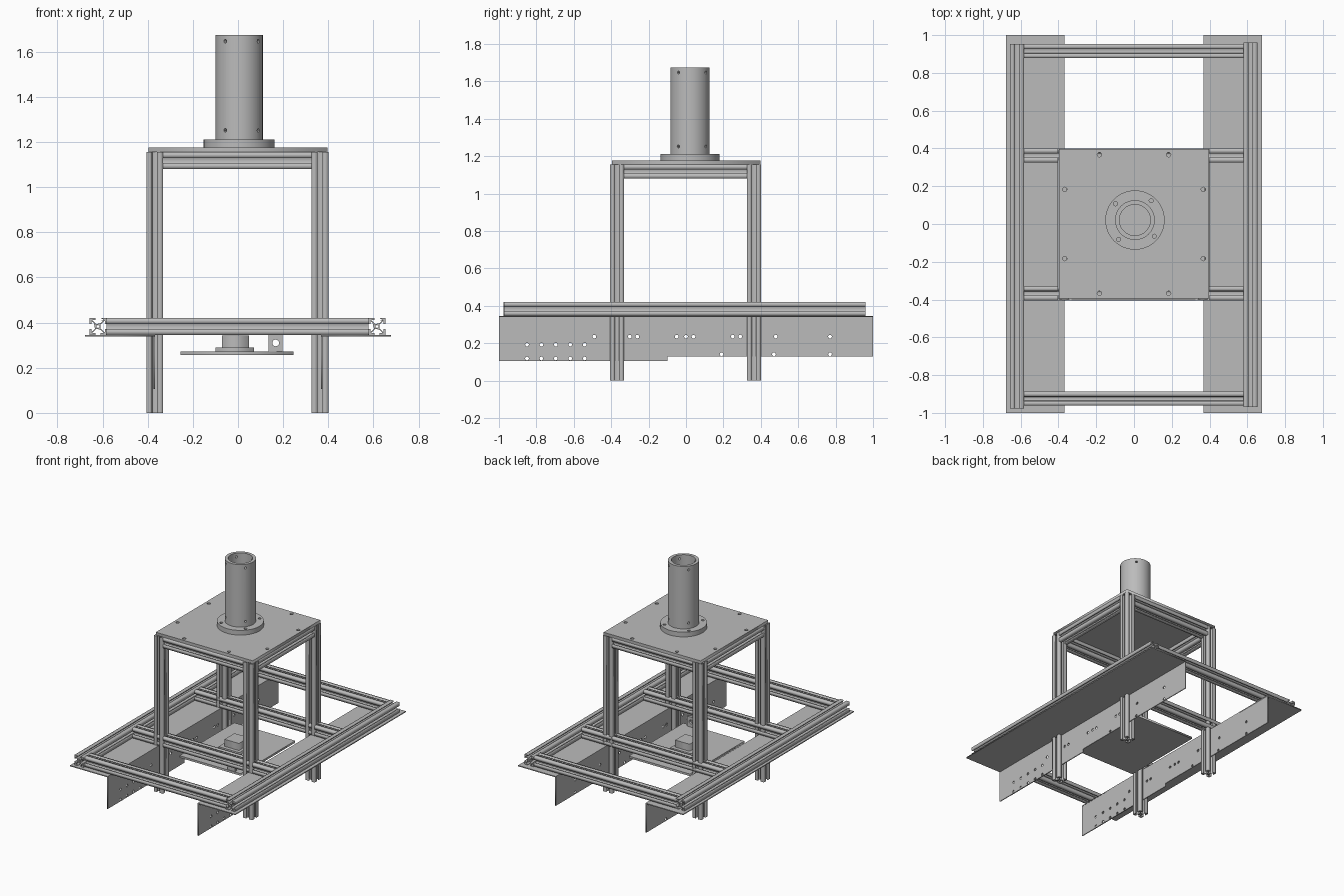
import bpy, bmesh
from math import sin, cos, pi, radians
from mathutils import Matrix, Vector

cube = bpy.data.objects.get("Cube")
if cube:
    bpy.data.objects.remove(cube, do_unlink=True)

grey = bpy.data.materials.new("aluminium_grey")
grey.use_nodes = True
GREY = (0.5, 0.5, 0.5, 1)
grey.diffuse_color = GREY
grey.node_tree.nodes["Principled BSDF"].inputs["Base Color"].default_value = GREY

# Local z is turned onto the chosen axis; local x, y follow in cyclic order
TURN = {"x": Matrix(((0, 0, 1), (1, 0, 0), (0, 1, 0))),
        "y": Matrix(((0, 1, 0), (0, 0, 1), (1, 0, 0))),
        "z": Matrix.Identity(3)}


def circle(cx, cy, r, n=12):
    return [(cx + r * cos(2 * pi * i / n), cy + r * sin(2 * pi * i / n)) for i in range(n)]


def rect(x0, y0, x1, y1):
    return [(x0, y0), (x1, y0), (x1, y1), (x0, y1)]


def add_object(name, mesh):
    obj = bpy.data.objects.new(name, mesh)
    bpy.context.scene.collection.objects.link(obj)
    return obj


def extrude(name, loops, axis, start, end, offset=(0, 0, 0)):
    """Extrude an outline with holes along an axis from start to end."""
    curve = bpy.data.curves.new(name, "CURVE")
    curve.dimensions = "2D"
    curve.fill_mode = "BOTH"
    curve.extrude = (end - start) / 2
    for loop in loops:
        spline = curve.splines.new("POLY")
        spline.points.add(len(loop) - 1)
        for point, (x, y) in zip(spline.points, loop):
            point.co = (x, y, 0, 1)
        spline.use_cyclic_u = True
    temp = add_object("temp", curve)
    graph = bpy.context.evaluated_depsgraph_get()
    mesh = bpy.data.meshes.new_from_object(temp.evaluated_get(graph))
    bpy.data.objects.remove(temp, do_unlink=True)
    bpy.data.curves.remove(curve)
    bm = bmesh.new()
    bm.from_mesh(mesh)
    bmesh.ops.remove_doubles(bm, verts=bm.verts, dist=1e-5)
    bmesh.ops.translate(bm, verts=bm.verts, vec=(0, 0, (start + end) / 2))
    bmesh.ops.transform(bm, verts=bm.verts,
                        matrix=Matrix.Translation(offset) @ TURN[axis].to_4x4())
    bmesh.ops.recalc_face_normals(bm, faces=bm.faces)
    bm.to_mesh(mesh)
    bm.free()
    mesh.name = name
    mesh.materials.clear()
    mesh.materials.append(grey)
    return add_object(name, mesh)


# T-slot section: one side's slot repeated four times, with a centre bore
HALF = 0.037
SLOT = [(1, 1), (.3, 1), (.3, .8), (.68, .8), (.68, .58), (.36, .28)]
SIDE = SLOT + [(-x, y) for x, y in reversed(SLOT[1:])]
SECTION = []
for k in range(4):
    c, s = round(cos(k * pi / 2)), round(sin(k * pi / 2))
    SECTION += [(HALF * (x * c - y * s), HALF * (x * s + y * c)) for x, y in SIDE]
BORE = circle(0, 0, HALF * 0.17, 10)


def rail(name, axis, start, end, offset):
    return extrude(name, [SECTION, BORE], axis, start, end, offset)


# Base frame
DECK = 0.383
rail("left_long_rail", "y", -0.97, 0.96, (0.616, 0, DECK))
rail("right_long_rail", "y", -0.977, 0.953, (-0.62, 0, DECK))
for name, y in (("front", -0.925), ("front_middle", -0.367),
                ("back_middle", 0.363), ("back", 0.915)):
    rail(name + "_cross_rail", "x", -0.583, 0.579, (0, y, DECK))

# Tower: four legs and four beams under the top plate
TOP = 1.155
A, B = -0.369, 0.363
for xname, x in (("right", A), ("left", B)):
    for yname, y in (("front", A), ("back", B)):
        rail(f"{yname}_{xname}_leg", "z", 0, TOP, (x, y, 0))
    rail(xname + "_top_beam", "y", A + HALF, B - HALF, (x, 0, TOP - HALF))
for yname, y in (("front", A), ("back", B)):
    rail(yname + "_top_beam", "x", A + HALF, B - HALF, (0, y, TOP - HALF))

# Top plate with its bolt holes
bolts = [(sx * a, sy * b) for a, b in ((0.183, 0.367), (0.367, 0.183))
         for sx in (-1, 1) for sy in (-1, 1)]
extrude("top_plate", [rect(-0.397, -0.395, 0.397, 0.397)]
        + [circle(x, y, 0.012) for x, y in bolts], "z", TOP, 1.177)

# Flange and tube
CX, CY = 0.005, 0.021
angles = [radians(50 + 90 * k) for k in range(4)]
flange = extrude("tube_flange", [circle(CX, CY, 0.157, 64), circle(CX, CY, 0.104, 64)]
                 + [circle(CX + 0.134 * cos(a), CY + 0.134 * sin(a), 0.011) for a in angles],
                 "z", 1.177, 1.212)
tube = extrude("tube", [circle(CX, CY, 0.105, 64), circle(CX, CY, 0.082, 64)],
               "z", 1.177, 1.675)

# Radial screw holes near both ends of the tube
bm = bmesh.new()
for k in range(4):
    a = radians(54 + 90 * k)
    out = Vector((cos(a), sin(a), 0))
    for z in (1.252, 1.647):
        place = Matrix.Translation(Vector((CX, CY, z)) + out * 0.095)
        bmesh.ops.create_cone(bm, cap_ends=True, segments=12, radius1=0.008, radius2=0.008,
                              depth=0.06, matrix=place @ out.to_track_quat("Z", "Y").to_matrix().to_4x4())
cut_mesh = bpy.data.meshes.new("screw_hole_cutter")
bm.to_mesh(cut_mesh)
bm.free()
cutter = add_object("screw_hole_cutter", cut_mesh)
cutter.hide_render = True
mod = tube.modifiers.new("screw_holes", "BOOLEAN")
mod.operation = "DIFFERENCE"
mod.solver = "EXACT"
mod.object = cutter
bpy.context.view_layer.objects.active = tube
bpy.ops.object.modifier_apply(modifier=mod.name)
bpy.data.objects.remove(cutter, do_unlink=True)

# Angle plates: horizontal shelf and stepped, drilled hanging web
SHELF = 0.346
web = [(-1, 0.105), (-0.1, 0.105), (-0.1, 0.128), (1, 0.128), (1, SHELF), (-1, SHELF)]
holes = [(-0.85 + 0.077 * i, z) for i in range(5) for z in (0.115 + 0.003, 0.192)]
holes += [(y, 0.235) for y in (-.49, -.30, -.26, -.05, 0, .04, .25, .29, .48, .77)]
holes += [(y, 0.141) for y in (.19, .47, .77)]
for name, s in (("left", 1), ("right", -1)):
    x0, x1 = sorted((s * 0.368, s * 0.677))
    extrude(name + "_shelf_plate", [rect(x0, -1, x1, 1)], "z", SHELF - 0.007, SHELF)
    w0, w1 = sorted((s * 0.368, s * 0.375))
    extrude(name + "_web_plate", [web] + [circle(y, z, 0.01) for y, z in holes], "x", w0, w1)

# Hanging tray with centre block and drilled lug
extrude("tray", [rect(-0.255, -0.32, 0.245, 0.32)], "z", 0.256, 0.271)
extrude("block_foot", [rect(-0.1, -0.085, 0.07, 0.085)], "z", 0.271, 0.29)
extrude("block", [rect(-0.07, -0.058, 0.048, 0.058)], "z", 0.29, 0.342)
extrude("lug", [rect(0.256, 0.135, 0.345, 0.197), circle(0.31, 0.167, 0.015, 16)],
        "y", -0.315, -0.295)

for obj in (flange, tube):
    bpy.ops.object.select_all(action="DESELECT")
    obj.select_set(True)
    bpy.context.view_layer.objects.active = obj
    bpy.ops.object.shade_smooth_by_angle(angle=radians(30))
